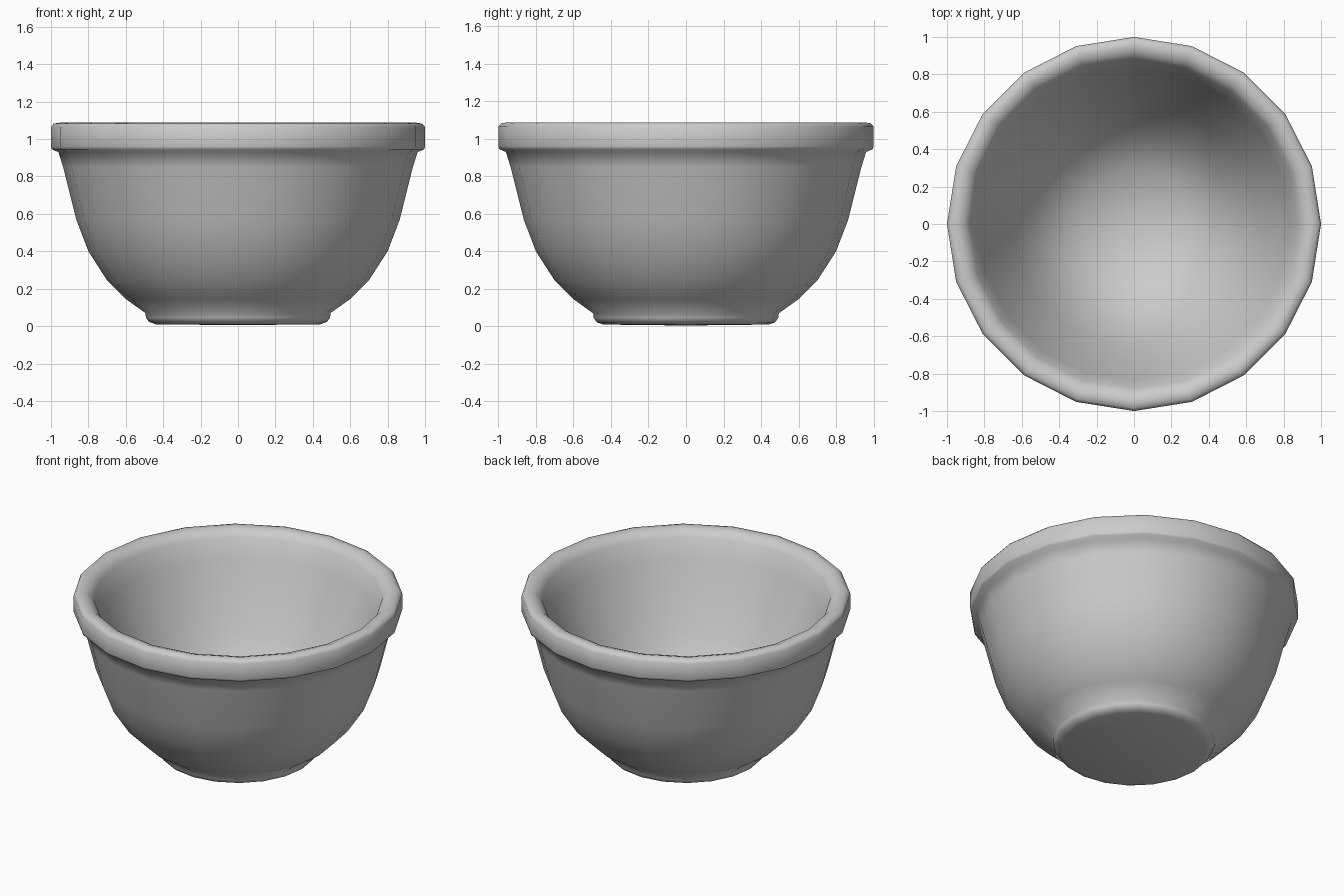
import bpy, bmesh, math

if "Cube" in bpy.data.objects:
    bpy.data.objects.remove(bpy.data.objects["Cube"])

SIDES = 20

# Radius / height profile: underside, foot, outer wall, rim band, inner wall, floor
profile = [
    (0.0, 0.005), (0.44, 0.01), (0.475, 0.022), (0.492, 0.045), (0.495, 0.07),
    (0.60, 0.145), (0.70, 0.245), (0.80, 0.40), (0.865, 0.57),
    (0.935, 0.85), (0.96, 0.93), (0.995, 0.945),
    (1.0, 0.96), (1.0, 1.065), (0.985, 1.083), (0.95, 1.088), (0.91, 1.075),
    (0.88, 1.04), (0.835, 0.92), (0.75, 0.71), (0.65, 0.50),
    (0.53, 0.29), (0.30, 0.08), (0.0, 0.06),
]


def lathe(name, pts, sides):
    bm = bmesh.new()
    rings = []
    for r, z in pts:
        if r == 0:
            rings.append([bm.verts.new((0, 0, z))] * sides)
        else:
            rings.append([bm.verts.new((r * math.cos(2 * math.pi * i / sides),
                                        r * math.sin(2 * math.pi * i / sides), z))
                          for i in range(sides)])
    for a, b in zip(rings, rings[1:]):
        for i in range(sides):
            j = (i + 1) % sides
            quad = [a[i], a[j], b[j], b[i]]
            bm.faces.new(list(dict.fromkeys(quad)))
    bmesh.ops.recalc_face_normals(bm, faces=bm.faces)
    mesh = bpy.data.meshes.new(name)
    bm.to_mesh(mesh)
    bm.free()
    obj = bpy.data.objects.new(name, mesh)
    bpy.context.collection.objects.link(obj)
    return obj


# Mixing bowl in one closed shell
bowl = lathe("mixing_bowl", profile, SIDES)
bpy.context.view_layer.objects.active = bowl
bowl.select_set(True)
bpy.ops.object.shade_smooth_by_angle(angle=math.radians(60))
